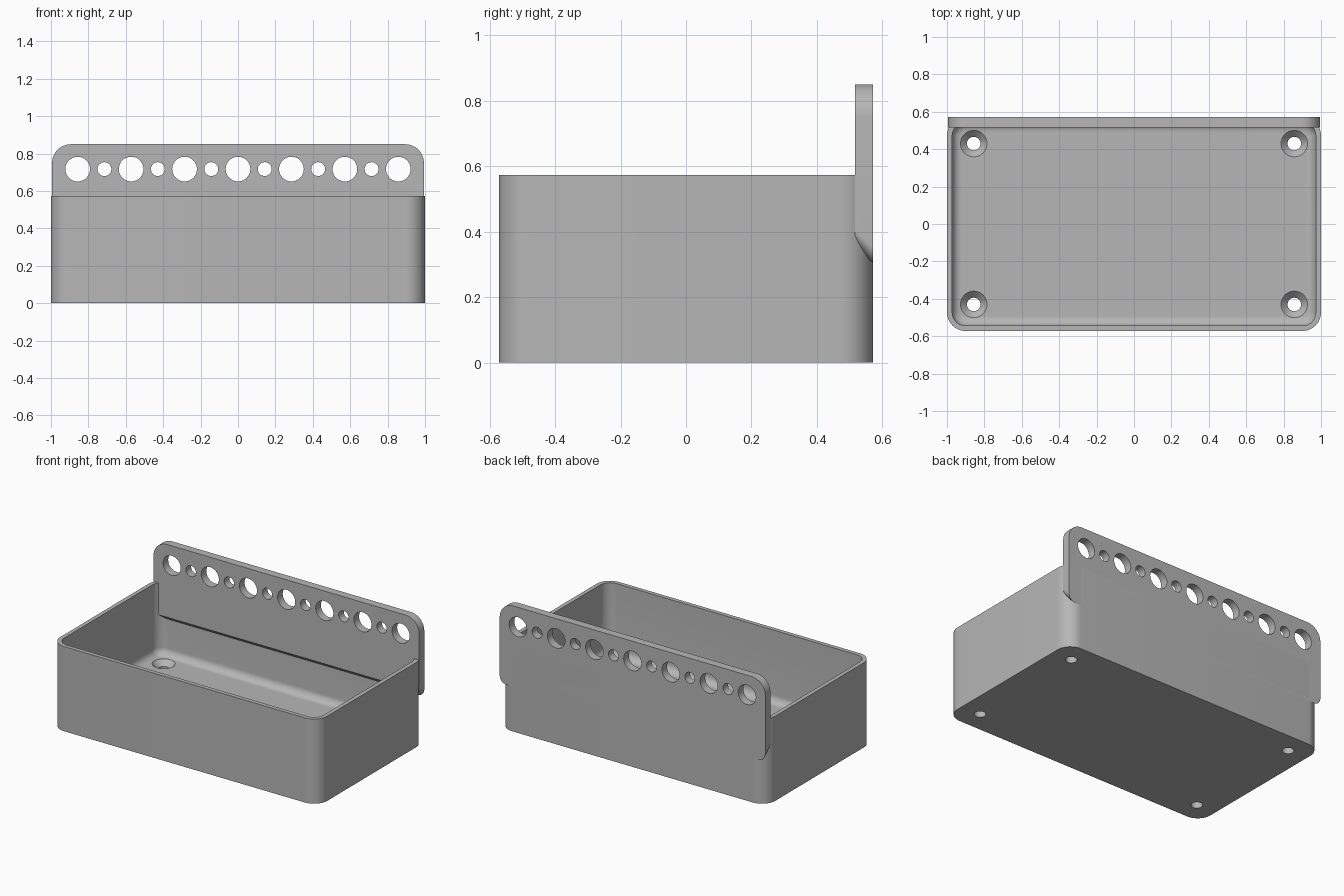
import bpy, bmesh, math
from math import sin, cos, pi

cube = bpy.data.objects.get("Cube")
if cube:
    bpy.data.objects.remove(cube, do_unlink=True)

grey = bpy.data.materials.new("plain grey")
grey.use_nodes = True
colour = (0.47, 0.47, 0.47, 1)
grey.diffuse_color = colour
grey.node_tree.nodes["Principled BSDF"].inputs["Base Color"].default_value = colour

HX, HY, HEIGHT = 1.0, 0.572, 0.573
WALL, FLOOR, CORNER, FILLET = 0.028, 0.086, 0.1, 0.05
PLATE_Y, PLATE_LOW, PLATE_TOP = 0.517, 0.303, 0.85
HOLE_STEP, HOLE_Z = 0.2857, 0.717


def rounded_rect(hx, low, high, r_low, r_high, steps=12):
    """Counter-clockwise outline with separate radii for the two ends."""
    pts = []
    corners = ((1, high, r_high, 0), (-1, high, r_high, 1),
               (-1, low, r_low, 2), (1, low, r_low, 3))
    for sx, v, r, quarter in corners:
        cx = sx * (hx - r)
        cv = v - r if quarter < 2 else v + r
        for i in range(steps + 1):
            a = (quarter + i / steps) * pi / 2
            pts.append((cx + r * cos(a), cv + r * sin(a)))
    return pts


def loft(name, rings):
    """Skin a closed solid through rings of equal point count."""
    bm = bmesh.new()
    loops = [[bm.verts.new(p) for p in ring] for ring in rings]
    n = len(loops[0])
    for a, b in zip(loops, loops[1:]):
        for i in range(n):
            j = (i + 1) % n
            bm.faces.new((a[i], a[j], b[j], b[i]))
    bm.faces.new(loops[0][::-1])
    bm.faces.new(loops[-1])
    bmesh.ops.recalc_face_normals(bm, faces=bm.faces)
    mesh = bpy.data.meshes.new(name)
    bm.to_mesh(mesh)
    bm.free()
    mesh.materials.append(grey)
    obj = bpy.data.objects.new(name, mesh)
    bpy.context.collection.objects.link(obj)
    return obj


def activate(obj):
    bpy.ops.object.select_all(action='DESELECT')
    obj.select_set(True)
    bpy.context.view_layer.objects.active = obj


def cut(obj, cutter):
    activate(obj)
    mod = obj.modifiers.new("hole", 'BOOLEAN')
    mod.operation = 'DIFFERENCE'
    mod.solver = 'EXACT'
    mod.object = cutter
    bpy.ops.object.modifier_apply(modifier=mod.name)
    bpy.data.objects.remove(cutter, do_unlink=True)


def circle(x, y, z, r, axis='Z', n=40):
    arc = [(r * cos(2 * pi * i / n), r * sin(2 * pi * i / n)) for i in range(n)]
    if axis == 'Z':
        return [(x + u, y + v, z) for u, v in arc]
    return [(x + u, y, z + v) for u, v in arc]


def tray_ring(inset, z):
    r = CORNER - inset
    return [(x, y, z) for x, y in
            rounded_rect(HX - inset, inset - HY, HY - inset, r, r)]


# Open tray: outer wall, rim, inner wall, filleted floor
rings = [tray_ring(0, 0), tray_ring(0, HEIGHT), tray_ring(WALL, HEIGHT)]
for i in range(9):
    a = i / 8 * pi / 2
    rings.append(tray_ring(WALL + FILLET * (1 - cos(a)),
                           FLOOR + FILLET * (1 - sin(a))))
tray = loft("tray", rings)

# Countersunk screw holes in the floor
for sx in (-1, 1):
    for sy in (-1, 1):
        x, y = sx * 0.857, sy * 0.43
        steps = ((-0.05, 0.036), (FLOOR - 0.035, 0.036),
                 (FLOOR, 0.071), (FLOOR + 0.02, 0.071))
        cut(tray, loft("screw_cutter", [circle(x, y, z, r) for z, r in steps]))

# Back plate with an underside that slopes up towards the inside
outline = rounded_rect(0.994, PLATE_LOW, PLATE_TOP, 0.05, 0.1)
middle = (PLATE_LOW + PLATE_TOP) / 2
back = [(x, HY, z) for x, z in outline]
inside = [(x, PLATE_Y, z + (HY - PLATE_Y if z < middle else 0)) for x, z in outline]
plate = loft("back_plate", [back, inside])

# Row of alternating large and small holes
for i in range(-6, 7):
    radius = 0.037 if i % 2 else 0.066
    x = i * HOLE_STEP / 2
    cut(plate, loft("plate_cutter", [circle(x, y, HOLE_Z, radius, 'Y')
                                     for y in (PLATE_Y - 0.1, HY + 0.1)]))

for obj in (tray, plate):
    activate(obj)
    bpy.ops.object.shade_smooth_by_angle(angle=math.radians(30))
